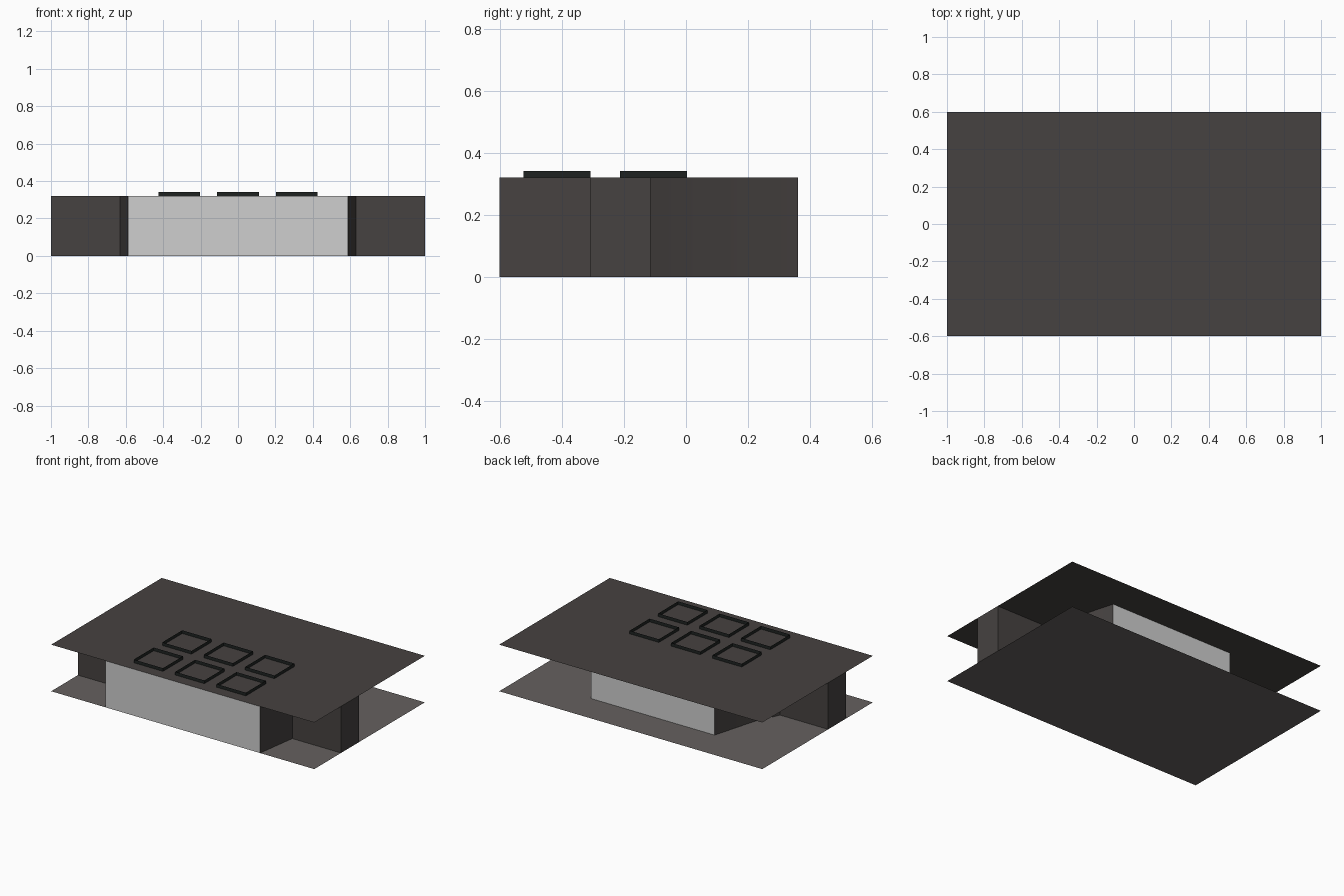
import bpy, bmesh

if "Cube" in bpy.data.objects:
    bpy.data.objects.remove(bpy.data.objects["Cube"])

H = 0.32          # height of the roof slab


def material(name, rgb):
    m = bpy.data.materials.new(name)
    m.diffuse_color = (*rgb, 1.0)
    m.use_nodes = True
    m.node_tree.nodes["Principled BSDF"].inputs["Base Color"].default_value = m.diffuse_color
    return m


BROWN = material("dark brown", (0.061, 0.054, 0.052))
FLOOR = material("warm grey", (0.130, 0.119, 0.116))
GLASS = material("light grey", (0.62, 0.62, 0.62))
BLACK = material("near black", (0.013, 0.016, 0.015))


def make(name, bm, *mats):
    me = bpy.data.meshes.new(name)
    bm.to_mesh(me)
    bm.free()
    for m in mats:
        me.materials.append(m)
    ob = bpy.data.objects.new(name, me)
    bpy.context.collection.objects.link(ob)
    return ob


def sheet(name, z, mat):
    bm = bmesh.new()
    bm.faces.new([bm.verts.new(p) for p in
                  ((-1, -.6, z), (1, -.6, z), (1, .6, z), (-1, .6, z))])
    make(name, bm, mat)


def ring_wall(bm, outline, z0, z1):
    """Vertical wall around a closed counter-clockwise outline."""
    low = [bm.verts.new((x, y, z0)) for x, y in outline]
    high = [bm.verts.new((x, y, z1)) for x, y in outline]
    n = len(outline)
    for i in range(n):
        j = (i + 1) % n
        bm.faces.new((low[i], low[j], high[j], high[i]))


# Floor and roof sheets
sheet("floor_slab", 0, FLOOR)
sheet("roof_slab", H, BROWN)

# Walls: right half of the plan, mirrored to the left
right = [(.588, -.6), (.63, -.31), (1, -.31), (1, -.115),
         (.635, -.115), (.56, .04), (.47, .36)]
plan = right + [(-x, y) for x, y in reversed(right)]
bm = bmesh.new()
ring_wall(bm, plan, 0, H)
# Front and back panels are light grey
for f in bm.faces:
    y = f.calc_center_median().y
    if y < -.59 or y > .35:
        f.material_index = 1
walls = make("walls", bm, BROWN, GLASS)
bpy.context.view_layer.objects.active = walls
walls.select_set(True)
bpy.ops.object.shade_smooth_by_angle(angle=0.6)

# Skylight frames: open thin upstands on the roof
for cy in (-.415, -.105):
    for cx in (-.315, 0, .315):
        r = .108
        bm = bmesh.new()
        ring_wall(bm, [(cx - r - .003, cy - r), (cx + r + .003, cy - r),
                       (cx + r + .003, cy + r), (cx - r - .003, cy + r)], H, H + .022)
        make("skylight_frame", bm, BLACK)
